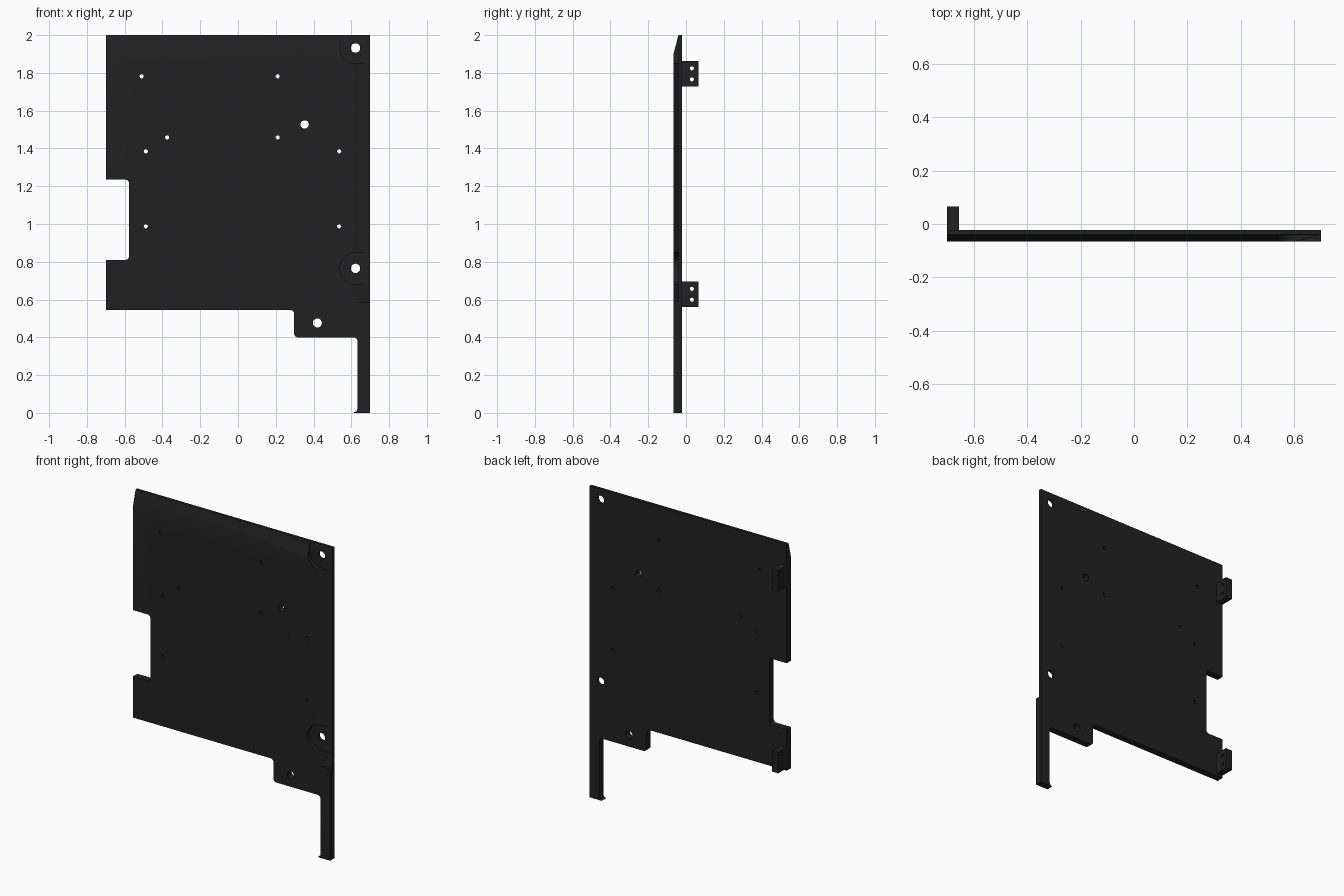
import bpy, bmesh, math
from mathutils import Vector

if "Cube" in bpy.data.objects:
    bpy.data.objects.remove(bpy.data.objects["Cube"])

FRONT, BACK, THIN = -0.065, -0.022, -0.04

black = bpy.data.materials.new("matte black")
black.diffuse_color = (0.0155, 0.0155, 0.0155, 1)
black.use_nodes = True
black.node_tree.nodes["Principled BSDF"].inputs["Base Color"].default_value = black.diffuse_color


def rounded(corners, steps=6):
    """Outline from (u, v, fillet radius) corners."""
    out = []
    n = len(corners)
    for i, (u, v, r) in enumerate(corners):
        p = Vector((u, v))
        if r == 0:
            out.append(p)
            continue
        a = (Vector(corners[i - 1][:2]) - p).normalized()
        b = (Vector(corners[(i + 1) % n][:2]) - p).normalized()
        c = p + (a + b) * r                      # right-angled corners only
        for k in range(steps + 1):
            t = k / steps * math.pi / 2
            out.append(c - b * r * math.cos(t) - a * r * math.sin(t))
    return out


def prism(name, outline, lo, hi, axis):
    """Extrude an outline: axis 'y' takes (x, z), 'x' takes (y, z), 'z' takes (x, y)."""
    place = {"y": lambda p, d: (p[0], d, p[1]),
             "x": lambda p, d: (d, p[0], p[1]),
             "z": lambda p, d: (p[0], p[1], d)}[axis]
    bm = bmesh.new()
    a = [bm.verts.new(place(p, lo)) for p in outline]
    b = [bm.verts.new(place(p, hi)) for p in outline]
    bm.faces.new(a)
    bm.faces.new(b[::-1])
    for i in range(len(a)):
        j = (i + 1) % len(a)
        bm.faces.new((a[i], b[i], b[j], a[j]))
    bmesh.ops.recalc_face_normals(bm, faces=bm.faces)
    me = bpy.data.meshes.new(name)
    bm.to_mesh(me)
    bm.free()
    me.materials.append(black)
    ob = bpy.data.objects.new(name, me)
    bpy.context.collection.objects.link(ob)
    return ob


def circle(u, v, r, n=20):
    return [(u + r * math.cos(2 * math.pi * i / n), v + r * math.sin(2 * math.pi * i / n))
            for i in range(n)]


def cut(target, cutter):
    m = target.modifiers.new("cut", "BOOLEAN")
    m.operation, m.solver, m.object = "DIFFERENCE", "EXACT", cutter
    bpy.context.view_layer.objects.active = target
    bpy.ops.object.modifier_apply(modifier=m.name)
    bpy.data.objects.remove(cutter)


# Main plate with side notch, lower step and long arm
f = 0.02
plate = prism("plate", rounded([
    (-0.7, 2, 0), (-0.7, 1.235, 0), (-0.577, 1.235, f), (-0.577, 0.81, f), (-0.7, 0.81, 0),
    (-0.7, 0.545, 0), (0.297, 0.545, f), (0.297, 0.4, f), (0.632, 0.4, f),
    (0.632, 0.02, 0), (0.627, 0.008, 0), (0.614, 0.003, 0), (0.614, 0, 0),
    (0.7, 0, 0), (0.7, 2, 0)]), FRONT, BACK, "y")

# Sloped front along the top edge and the right edge
e = 0.025
cut(plate, prism("top_slope_cutter",
                 [(FRONT, 1.905), (THIN, 2), (THIN + e * 0.1, 2.0095), (-0.2, 2.0095), (-0.2, 1.905)],
                 -0.8, 0.8, "x"))
cut(plate, prism("side_slope_cutter",
                 [(0.61, FRONT), (0.7, THIN), (0.709, THIN + e * 0.1), (0.709, -0.2), (0.61, -0.2)],
                 0.588, 2.1, "z"))

# Recesses around the two edge mounting holes
cut(plate, prism("upper_recess_cutter", rounded([
    (0.54, 2.1, 0), (0.54, 1.85, 0.08), (0.8, 1.85, 0), (0.8, 2.1, 0)], 10),
    -0.2, THIN - 0.001, "y"))
cut(plate, prism("lower_recess_cutter", rounded([
    (0.54, 0.848, 0.08), (0.54, 0.683, 0.08), (0.8, 0.683, 0), (0.8, 0.848, 0)], 10),
    -0.2, THIN - 0.001, "y"))

# Through holes
large = [(0.622, 1.932, 0.025), (0.622, 0.765, 0.025), (0.353, 1.527, 0.022), (0.42, 0.476, 0.024)]
small = [(-0.51, 1.782), (0.21, 1.782), (-0.375, 1.458), (0.21, 1.458),
         (-0.488, 1.385), (0.536, 1.385), (-0.488, 0.988), (0.536, 0.988)]
for x, z, r in large + [(x, z, 0.011) for x, z in small]:
    cut(plate, prism("hole_cutter", circle(x, z, r), -0.2, 0.2, "y"))

# Rear tabs, each with two cross holes
for name, z in (("upper_tab", 1.795), ("lower_tab", 0.628)):
    tab = prism(name, [(BACK, z - 0.067), (0.065, z - 0.067), (0.065, z + 0.067), (BACK, z + 0.067)],
                -0.7, -0.655, "x")
    for dz in (-0.029, 0.029):
        cut(tab, prism("tab_hole_cutter", circle(0.031, z + dz, 0.011), -0.8, -0.5, "x"))

# Smooth the fillets and holes, keep edges sharp
for ob in bpy.data.objects:
    ob.select_set(True)
bpy.ops.object.shade_smooth_by_angle(angle=math.radians(25))
for ob in bpy.data.objects:
    ob.select_set(False)
